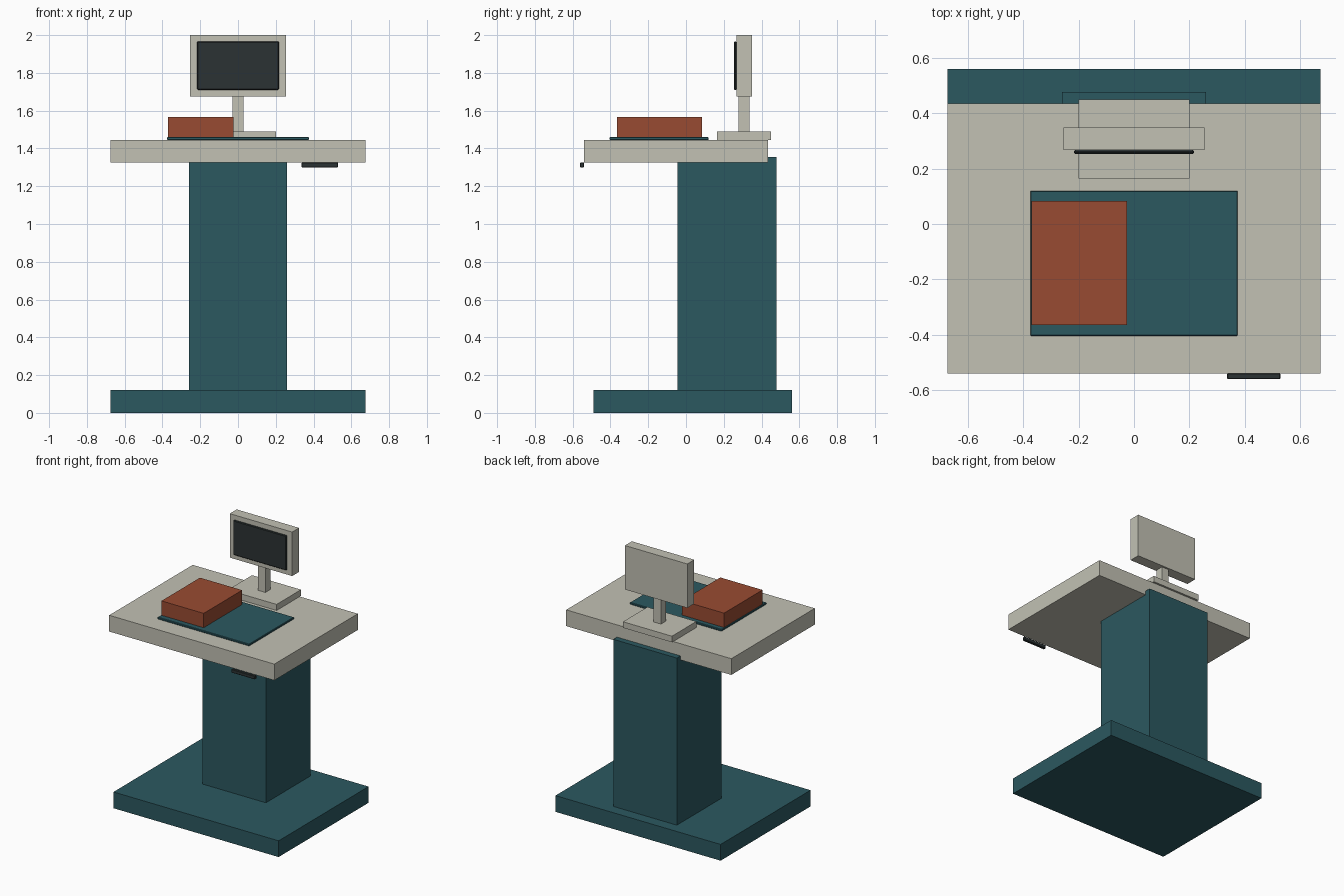
import bpy

if "Cube" in bpy.data.objects:
    bpy.data.objects.remove(bpy.data.objects["Cube"])


def linear(c):
    c /= 255
    return c / 12.92 if c <= 0.04045 else ((c + 0.055) / 1.055) ** 2.4


def material(name, r, g, b):
    m = bpy.data.materials.new(name)
    m.diffuse_color = (linear(r), linear(g), linear(b), 1)
    m.use_nodes = True
    m.node_tree.nodes["Principled BSDF"].inputs["Base Color"].default_value = m.diffuse_color
    return m


teal = material("dark teal", 43, 88, 96)
cream = material("warm grey", 194, 193, 180)
rust = material("rust red", 153, 75, 50)
black = material("charcoal", 43, 50, 51)


def box(name, mat, x, y, z, bevel=0):
    """Box spanning the given (min, max) ranges."""
    bpy.ops.mesh.primitive_cube_add(size=1, location=[(a + b) / 2 for a, b in (x, y, z)])
    ob = bpy.context.object
    ob.name = name
    ob.scale = [b - a for a, b in (x, y, z)]
    bpy.ops.object.transform_apply(location=False, rotation=False, scale=True)
    ob.data.materials.append(mat)
    if bevel:
        mod = ob.modifiers.new("soft_edge", 'BEVEL')
        mod.width = bevel
        mod.segments = 1
    return ob


# Pedestal and desk
box("base_plinth", teal, (-0.675, 0.675), (-0.49, 0.56), (0, 0.12))
box("column", teal, (-0.26, 0.26), (-0.045, 0.478), (0.12, 1.355))
box("desk_top", cream, (-0.675, 0.675), (-0.54, 0.435), (1.325, 1.445))
box("desk_mat", teal, (-0.375, 0.375), (-0.405, 0.12), (1.445, 1.46), 0.003)
box("control_handle", black, (0.337, 0.53), (-0.561, -0.54), (1.30, 1.326), 0.003)

# Box resting on the mat
box("red_box", rust, (-0.37, -0.025), (-0.365, 0.084), (1.46, 1.566))

# Monitor
box("monitor_foot", cream, (-0.2, 0.2), (0.165, 0.45), (1.445, 1.49))
box("monitor_stem", cream, (-0.03, 0.03), (0.277, 0.335), (1.49, 1.675))
box("monitor_case", cream, (-0.255, 0.255), (0.268, 0.349), (1.675, 2.0))
box("monitor_screen", black, (-0.217, 0.217), (0.253, 0.268), (1.71, 1.967), 0.005)
